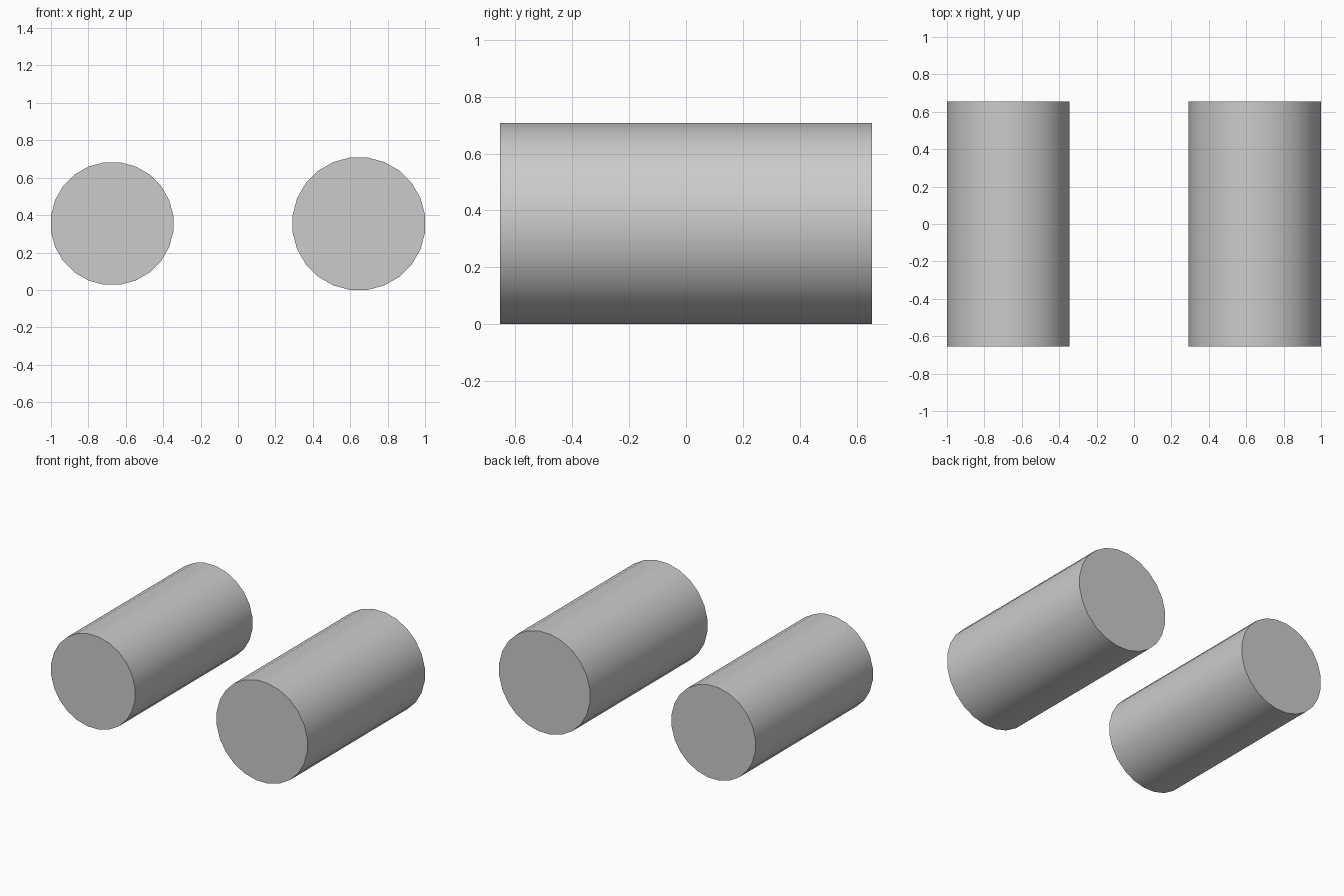
import bpy, math

if "Cube" in bpy.data.objects:
    bpy.data.objects.remove(bpy.data.objects["Cube"])

SIDES = 24
LENGTH = 1.31


def roller(name, x, z, half_width):
    # capped cylinder lying along y, with a flat facet facing up
    bpy.ops.mesh.primitive_cylinder_add(
        vertices=SIDES, radius=half_width / math.cos(math.pi / SIDES),
        depth=LENGTH, location=(x, 0, z),
        rotation=(math.pi / 2, math.pi / SIDES, 0))
    ob = bpy.context.object
    ob.name = name
    ob.rotation_mode = 'XYZ'
    # turn about own axis first, then lay down
    ob.rotation_euler = (math.pi / 2, 0, 0)
    bpy.ops.object.transform_apply(location=False, rotation=True, scale=False)
    ob.rotation_euler = (0, math.pi / SIDES, 0)
    bpy.ops.object.transform_apply(location=False, rotation=True, scale=False)
    bpy.ops.object.shade_smooth_by_angle(angle=math.radians(30))


# smaller left cylinder and larger right cylinder
roller("left_cylinder", -0.673, 0.355, 0.327)
roller("right_cylinder", 0.646, 0.354, 0.354)
